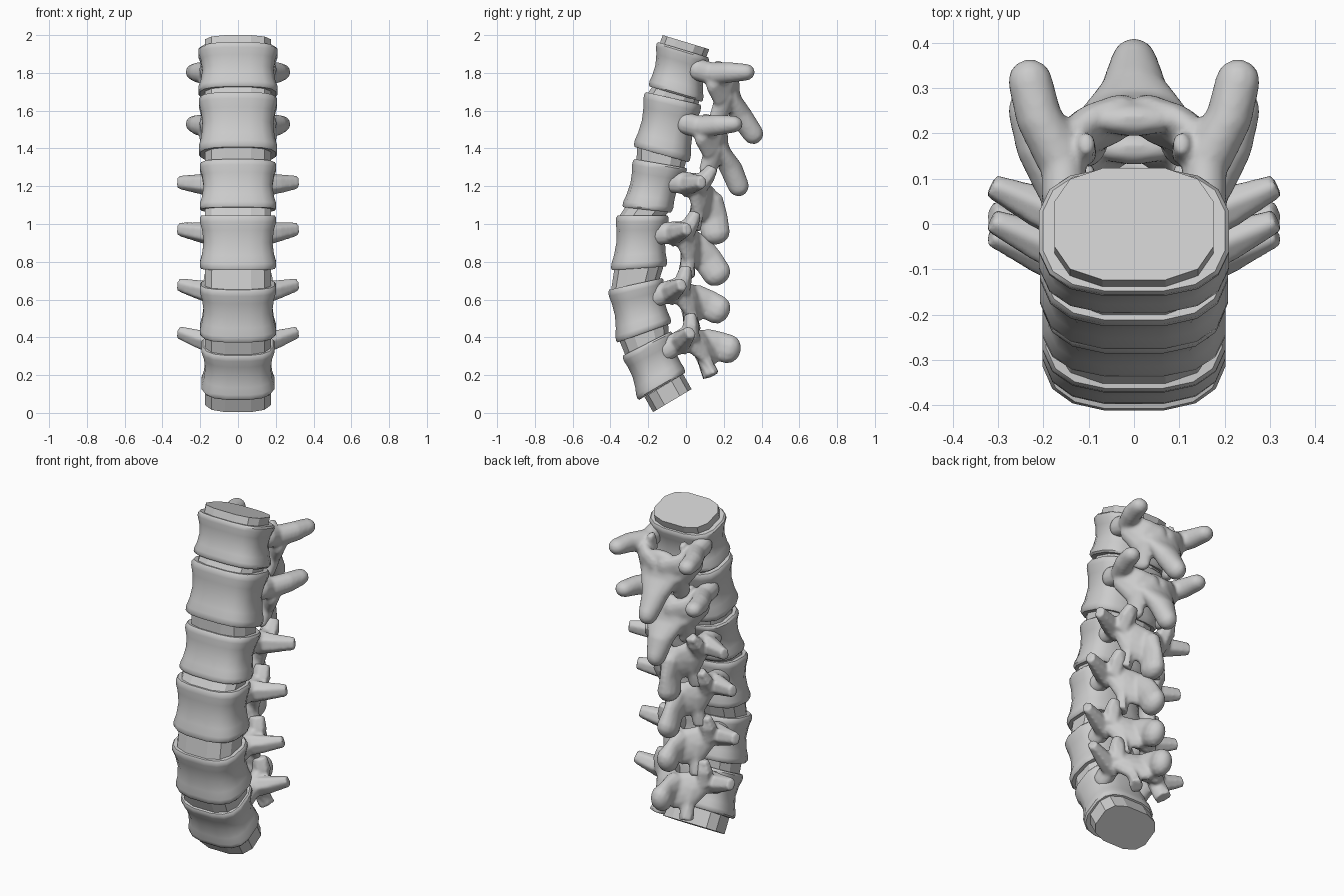
import bpy, bmesh, math
from mathutils import Vector

cube = bpy.data.objects.get("Cube")
if cube:
    bpy.data.objects.remove(cube)

bone = bpy.data.materials.new("bone_grey")
bone.use_nodes = True
GREY = (0.6, 0.6, 0.6, 1)
bone.diffuse_color = GREY
bone.node_tree.nodes["Principled BSDF"].inputs["Base Color"].default_value = GREY


def finish(bm, name, angle=None, loc=(0, 0, 0), tilt=0):
    """Turn a bmesh into a named object; smooth below the given angle."""
    bmesh.ops.recalc_face_normals(bm, faces=bm.faces)
    mesh = bpy.data.meshes.new(name)
    bm.to_mesh(mesh)
    bm.free()
    mesh.materials.append(bone)
    if angle:
        for p in mesh.polygons:
            p.use_smooth = True
        mesh.set_sharp_from_angle(angle=math.radians(angle))
    ob = bpy.data.objects.new(name, mesh)
    ob.location, ob.rotation_euler.x = loc, tilt
    bpy.context.collection.objects.link(ob)
    return ob


def loft(bm, rings):
    """Bridge rings of points and cap both ends."""
    rows = [[bm.verts.new(p) for p in ring] for ring in rings]
    n = len(rows[0])
    for a, b in zip(rows, rows[1:]):
        for i in range(n):
            j = (i + 1) % n
            bm.faces.new((a[i], a[j], b[j], b[i]))
    bm.faces.new(rows[0][::-1])
    bm.faces.new(rows[-1])


def tube(bm, path, sides=12, rounded=True):
    """Tapered elliptical limb; path holds (point, half width, half height)."""
    pts = [Vector(p[0]) for p in path]
    rings = []
    for k, (_, w, h) in enumerate(path):
        d = (pts[min(k + 1, len(pts) - 1)] - pts[max(k - 1, 0)]).normalized()
        side = d.cross(Vector((0, 0, 1))).normalized()
        up = side.cross(d)
        steps = [(0, 1)]
        if rounded and k == 0:
            steps = [(-0.8, 0.4), (-0.5, 0.8), (0, 1)]
        elif rounded and k == len(path) - 1:
            steps = [(0, 1), (0.5, 0.85), (0.85, 0.5), (0.97, 0.2)]
        for out, s in steps:
            c = pts[k] + d * out * min(w, h)
            rings.append([c + side * w * s * math.cos(t) + up * h * s * math.sin(t)
                          for t in (math.tau * (i + 0.5) / sides for i in range(sides))])
    loft(bm, rings)


def outline(n=16, power=0.7):
    """Rounded box outline, from -1 to 1."""
    def f(v):
        return math.copysign(abs(v) ** power, v)
    return [(f(math.cos(t)), f(math.sin(t)))
            for t in (math.tau * (i + 0.5) / n for i in range(n))]


def between(front, back, half, scale=1.0, n=16):
    """Outline ring on a plane running from the front edge to the back edge."""
    mid, arm = (front + back) / 2, (back - front) / 2
    return [Vector((u * half * scale, 0, 0)) + mid + arm * v * scale for u, v in outline(n)]


def yz(y, z):
    return Vector((0, y, z))


# Side corners of each body: top front, bottom front, bottom back, top back, half width
BODIES = [
    (yz(-.155, 1.965), yz(-.20, 1.73), yz(.09, 1.645), yz(.125, 1.88), .212),
    (yz(-.22, 1.70), yz(-.28, 1.41), yz(.02, 1.325), yz(.085, 1.63), .21),
    (yz(-.28, 1.345), yz(-.34, 1.09), yz(-.075, 1.06), yz(.01, 1.295), .205),
    (yz(-.37, 1.045), yz(-.40, .755), yz(-.10, .775), yz(-.09, 1.045), .205),
    (yz(-.415, .65), yz(-.37, .37), yz(-.075, .475), yz(-.12, .715), .205),
    (yz(-.34, .30), yz(-.255, .065), yz(0, .215), yz(-.075, .435), .195),
]
# Height along the body and the pinch at that height
PROFILE = [(0, .96), (.04, 1), (.12, 1), (.27, .94), (.5, .9), (.73, .94), (.88, 1), (.96, 1), (1, .96)]


def body(k):
    tf, bf, bb, tb, half = BODIES[k]
    bm = bmesh.new()
    loft(bm, [between(bf.lerp(tf, t), bb.lerp(tb, t), half, s) for t, s in PROFILE])
    finish(bm, f"vertebra_body_{k + 1}", 38)


def disc(name, f0, b0, f1, b1, scale):
    bm = bmesh.new()
    loft(bm, [between(f0, b0, .2, scale, 12), between(f1, b1, .2, scale, 12)])
    finish(bm, name)


def soften(ob, rounds):
    """Fuse overlapping limbs into one organic surface."""
    m = ob.modifiers.new("fuse", 'REMESH')
    m.mode, m.voxel_size, m.use_smooth_shade = 'VOXEL', .01, True
    s = ob.modifiers.new("soften", 'SMOOTH')
    s.factor, s.iterations = .5, rounds


def upper_arch(k, loc, tilt, tip):
    bm = bmesh.new()
    for s in (-1, 1):
        # pedicle, swept-back transverse process, lamina, joint processes
        tube(bm, [((s * .155, .08, .04), .05, .06), ((s * .155, .20, .04), .05, .06)])
        tube(bm, [((s * .165, .18, .045), .055, .06), ((s * .21, .26, .075), .052, .055),
                  ((s * .23, .34, .10), .05, .045)])
        tube(bm, [((s * .16, .20, .02), .045, .08), ((s * .11, .255, -.02), .045, .10),
                  ((s * .04, .29, -.04), .045, .10)])
        tube(bm, [((s * .10, .27, -.05), .055, .045), ((s * .09, .265, -.18), .05, .03)])
        tube(bm, [((s * .11, .19, .02), .025, .03), ((s * .105, .19, .10), .03, .02)])
    # shield-shaped rear plate running down into the spinous process
    tube(bm, [((0, .26, .05), .09, .035), ((0, .31, -.06), .12, .05),
              ((0, .385, -.135), .075, .06), (tip, .052, .056)], 16)
    soften(finish(bm, f"upper_arch_{k + 1}", 180, loc, tilt), 5)


def lower_arch(k, loc, tilt, tip):
    bm = bmesh.new()
    for s in (-1, 1):
        # pedicle and lamina
        tube(bm, [((s * .13, .08, .04), .045, .06), ((s * .13, .23, .045), .045, .06)])
        tube(bm, [((s * .13, .22, .04), .045, .06), ((s * .075, .265, -.03), .04, .10),
                  ((0, .30, -.06), .045, .10)])
        # blunt transverse process
        tube(bm, [((s * .12, .17, .035), .06, .07), ((s * .21, .205, .045), .05, .055),
                  ((s * .315, .25, .06), .028, .038)], 6, False)
        # joint processes, above and below
        tube(bm, [((s * .13, .23, .02), .05, .05), ((s * .135, .27, .09), .055, .045),
                  ((s * .125, .295, .145), .045, .03)], 6, False)
        tube(bm, [((s * .08, .26, -.01), .05, .05), ((s * .08, .245, -.11), .05, .04),
                  ((s * .095, .235, -.195), .05, .04)], 6, False)
    # spinous process
    mid = Vector((0, .31, -.04)).lerp(Vector(tip), .5)
    tube(bm, [((0, .29, -.04), .06, .09), (mid, .045, .08), (tip, .058, .078)])
    soften(finish(bm, f"lower_arch_{k + 1}", 180, loc, tilt), 3)


# Tips of the spinous processes, in each vertebra's own frame
TIPS = [(0, .47, -.205), (0, .445, -.215), (0, .36, -.20), (0, .40, -.185), (0, .40, -.125), (0, .39, -.12)]

for k, (tf, bf, bb, tb, half) in enumerate(BODIES):
    body(k)
    axis = tb - tf + bb - bf
    build = upper_arch if k < 2 else lower_arch
    build(k, (tf + bf + bb + tb) / 4, math.atan2(axis.z, axis.y), TIPS[k])

# Discs between neighbouring bodies, and one at each end
for k, (a, b) in enumerate(zip(BODIES, BODIES[1:])):
    disc(f"disc_{k + 1}", a[1], a[2], b[0], b[3], .89)
first, last = BODIES[0], BODIES[-1]
lift = yz(.015, .04)
disc("top_disc", first[0], first[3], first[0] + lift, first[3] + lift, .9)
drop = yz(.045, -.08)
disc("bottom_disc", last[1] + yz(.02, .01), last[2], last[1] + yz(.02, .01) + drop, last[2] + drop, .89)
